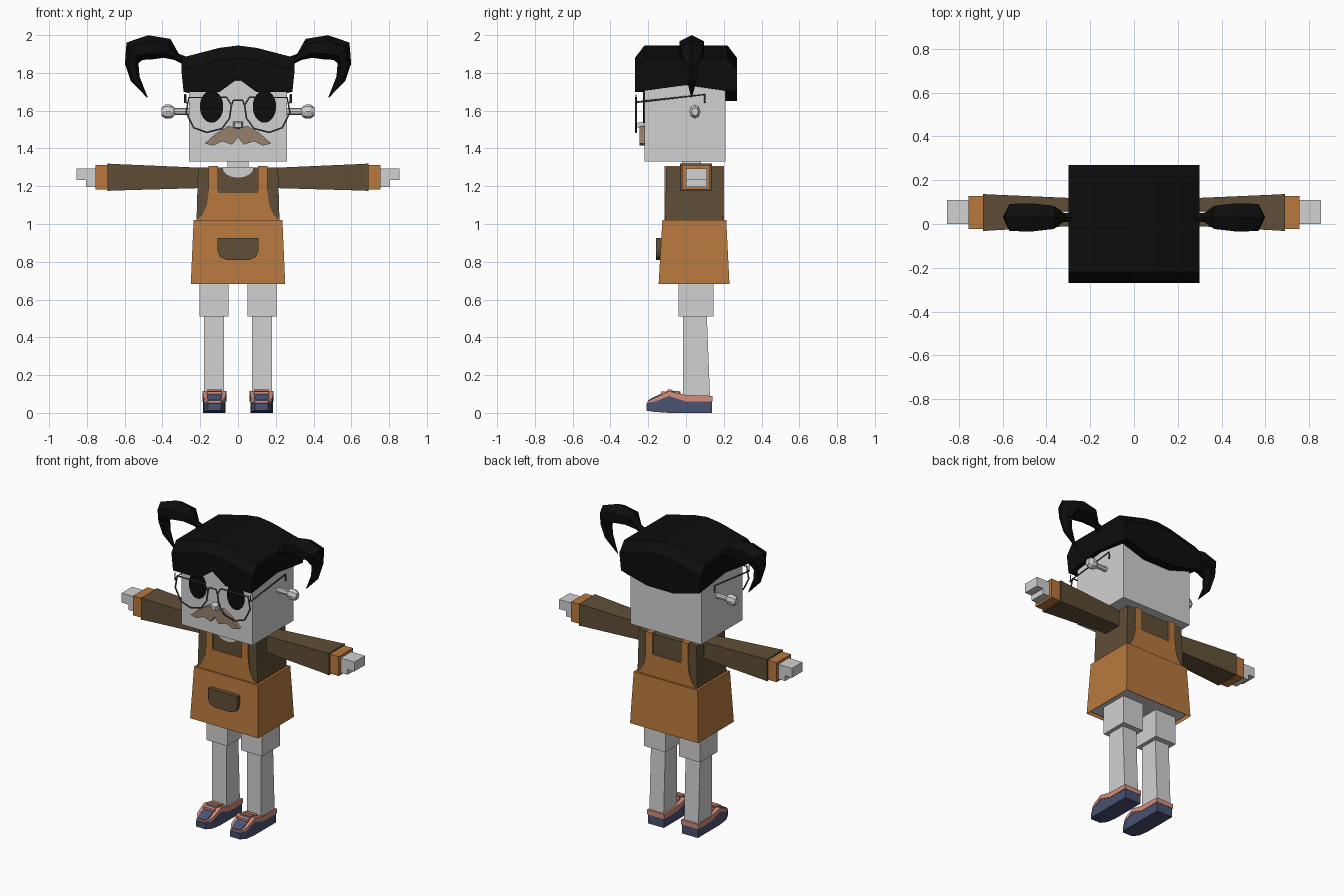
import bpy, bmesh, math
from mathutils import Vector

if "Cube" in bpy.data.objects:
    bpy.data.objects.remove(bpy.data.objects["Cube"])


def material(name, r, g, b):
    m = bpy.data.materials.new(name)
    m.use_nodes = True
    m.diffuse_color = (r, g, b, 1)
    m.node_tree.nodes["Principled BSDF"].inputs["Base Color"].default_value = (r, g, b, 1)
    return m


SKIN = material("pale grey", .64, .64, .64)
HAIR = material("black", .004, .004, .004)
ORANGE = material("orange cloth", .48, .19, .048)
BROWN = material("brown wool", .115, .077, .037)
TAN = material("tan whiskers", .31, .22, .15)
METAL = material("dark metal", .08, .08, .08)
PINK = material("pink trim", .66, .27, .2)
NAVY = material("navy", .068, .085, .17)


def finish(name, bm, mat, mirror=False):
    bmesh.ops.recalc_face_normals(bm, faces=bm.faces)
    me = bpy.data.meshes.new(name)
    bm.to_mesh(me)
    bm.free()
    me.materials.append(mat)
    ob = bpy.data.objects.new(name, me)
    bpy.context.collection.objects.link(ob)
    if mirror:
        ob.modifiers.new("Mirror", 'MIRROR').use_mirror_merge = False
    return ob


def skin_rings(name, rings, mat, mirror=False, caps=(True, True)):
    """Join rings of points into a tube."""
    bm = bmesh.new()
    vs = [[bm.verts.new(p) for p in ring] for ring in rings]
    n = len(vs[0])
    for a, b in zip(vs, vs[1:]):
        for i in range(n):
            j = (i + 1) % n
            bm.faces.new((a[i], a[j], b[j], b[i]))
    for use, ring in zip(caps, (vs[0], vs[-1])):
        if use:
            bm.faces.new(ring)
    return finish(name, bm, mat, mirror)


def loft(name, axis, sections, mat, mirror=False, caps=(True, True)):
    """Rectangular sections (position, a0, a1, b0, b1) along an axis."""
    rings = []
    for pos, a0, a1, b0, b1 in sections:
        ring = []
        for p in ((a0, b0), (a1, b0), (a1, b1), (a0, b1)):
            q = list(p)
            q.insert(axis, pos)
            ring.append(q)
        rings.append(ring)
    return skin_rings(name, rings, mat, mirror, caps)


def box(name, x, y, z, mat, mirror=False):
    return loft(name, 2, [(h, *x, *y) for h in z], mat, mirror)


def plate(name, pts, y0, y1, mat, mirror=False):
    """Front outline (x, z) given thickness along y."""
    return skin_rings(name, [[(x, y, z) for x, z in pts] for y in (y0, y1)], mat, mirror)


def both(half):
    """Complete a half outline that starts and ends near the centre line."""
    return half + [(-x, z) for x, z in reversed(half) if x > 0]


def wire(name, pts, radius, mat, mirror=False, closed=False):
    cu = bpy.data.curves.new(name, 'CURVE')
    cu.dimensions = '3D'
    cu.bevel_depth, cu.bevel_resolution, cu.use_fill_caps = radius, 1, True
    sp = cu.splines.new('POLY')
    sp.points.add(len(pts) - 1)
    for p, co in zip(sp.points, pts):
        p.co = (*co, 1)
    sp.use_cyclic_u = closed
    cu.materials.append(mat)
    ob = bpy.data.objects.new(name, cu)
    bpy.context.collection.objects.link(ob)
    if mirror:
        ob.modifiers.new("Mirror", 'MIRROR')
    return ob


# Head, neck and ears
box("head", (-.26, .26), (-.22, .21), (1.33, 1.76), SKIN)
box("neck", (-.055, .055), (-.02, .08), (1.25, 1.34), SKIN)
ear = [(.25, .018), (.335, .018), (.345, .03), (.36, .037), (.385, .037), (.405, .022)]
skin_rings("ear", [[(x, .047 + r * .8 * math.cos(i * math.pi / 4), 1.595 + r * math.sin(i * math.pi / 4))
                    for i in range(8)] for x, r in ear], SKIN, True)

# Face
plate("eye", [(.14 + .062 * math.cos(t * math.pi / 12), 1.622 + .086 * math.sin(t * math.pi / 12))
              for t in range(24)], -.227, -.219, HAIR, True)
loft("nose", 1, [(-.26, -.018, .018, 1.512, 1.535), (-.21, -.028, .028, 1.505, 1.545)], SKIN)
plate("moustache", both([(0, 1.503), (.05, 1.52), (.12, 1.477), (.176, 1.426), (.13, 1.415),
                         (.085, 1.438), (.03, 1.42), (0, 1.46)]), -.245, -.215, TAN)

# Spectacles
rim = [(.06, 1.67), (.26, 1.67), (.275, 1.59), (.235, 1.51), (.165, 1.485),
       (.085, 1.505), (.045, 1.56), (.035, 1.63)]
wire("spectacle_rim", [(x, -.265, z) for x, z in rim], .005, METAL, True, True)
wire("spectacle_bridge", [(x, -.265, z) for x, z in
     ((-.037, 1.62), (-.025, 1.655), (.025, 1.655), (.037, 1.62))], .005, METAL)
wire("spectacle_arm", [(.268, -.265, 1.64), (.28, -.265, 1.645), (.28, .1, 1.685), (.28, .1, 1.64)],
     .005, METAL, True)
wire("spectacle_hinge", [(.277, -.265, 1.64), (.277, -.265, 1.685)], .004, METAL, True)

# Hair cap: arched crown grid with a hanging fringe round the edge
bm = bmesh.new()
xs, ys = (-.3, -.1, 0, .1, .3), (-.27, -.22, 0, .22, .27)
crown = {0: 1.945, .1: 1.932, .3: 1.88}
g = [[bm.verts.new((x, y, crown[abs(x)] - (.065 if abs(y) > .25 else 0))) for x in xs] for y in ys]
for j in range(4):
    for i in range(4):
        bm.faces.new((g[j][i], g[j][i + 1], g[j + 1][i + 1], g[j + 1][i]))
edge = g[0][:-1] + [r[-1] for r in g[:-1]] + g[-1][:0:-1] + [r[0] for r in g[:0:-1]]


def fringe_height(x, y):
    if y < -.25:
        return 1.77 if x == 0 else 1.70
    if y > .25:
        return 1.65 if abs(x) < .2 else 1.70
    return 1.735 - abs(y) * .13


hem, lining = [], []
for v in edge:
    x, y, _ = v.co
    z = fringe_height(round(x, 2), y)
    hem.append(bm.verts.new((x * .96, y, z)))
    lining.append(bm.verts.new((max(-.255, min(.255, x)), max(-.215, min(.205, y)), z)))
for upper, lower in ((edge, hem), (hem, lining)):
    for i in range(len(edge)):
        k = (i + 1) % len(edge)
        bm.faces.new((upper[i], upper[k], lower[k], lower[i]))
finish("hair_cap", bm, HAIR)

# Pigtails: tapering hexagonal locks that curl down
lock = [(.28, 1.865, .022), (.325, 1.885, .02), (.375, 1.93, .053), (.47, 1.935, .065),
        (.548, 1.915, .062), (.563, 1.85, .036), (.545, 1.77, .026), (.48, 1.67, .002)]
rings = []
for k, (x, z, r) in enumerate(lock):
    a, b = lock[max(k - 1, 0)], lock[min(k + 1, len(lock) - 1)]
    t = Vector((b[0] - a[0], 0, b[1] - a[1])).normalized()
    n = Vector((-t.z, 0, t.x))
    rings.append([Vector((x, .03, z)) + n * r * math.cos(s * math.pi / 3)
                  + Vector((0, r * 1.15 * math.sin(s * math.pi / 3), 0)) for s in range(6)])
skin_rings("pigtail", rings, HAIR, True)

# Sweater, pinafore skirt and hips
loft("sweater", 2, [(1.0, -.22, .22, -.11, .195), (1.3, -.212, .212, -.105, .192)], BROWN)
loft("skirt", 2, [(.682, -.25, .25, -.145, .23), (1.022, -.235, .235, -.125, .213)],
     ORANGE, caps=(False, True))
box("hips", (-.235, .235), (-.13, .215), (.695, .72), SKIN)

# Bib and straps, front and back
bib = both([(0, 1.165), (.105, 1.165), (.105, 1.305), (.155, 1.305), (.155, 1.17),
            (.165, 1.1), (.19, 1.045), (.22, 1.02), (0, 1.02)])
plate("front_bib", bib, -.115, -.106, ORANGE)
plate("back_bib", bib, .192, .201, ORANGE)
box("shoulder_strap", (.105, .155), (-.115, .201), (1.299, 1.307), ORANGE, True)
neckline = [(.082 * math.cos(t * math.pi / 8), 1.3 - .055 * math.sin(t * math.pi / 8)) for t in range(9)]
plate("neckline", neckline, -.112, -.104, SKIN)
box("neckline_top", (-.08, .08), (-.11, .1), (1.298, 1.303), SKIN)
plate("pocket", both([(0, .925), (.108, .925), (.108, .855), (.095, .825), (.06, .81), (0, .81)]),
      -.16, -.125, BROWN)

# Arms
loft("sleeve", 0, [(.2, -.005, .115, 1.19, 1.298), (.66, -.03, .135, 1.177, 1.318),
                   (.69, -.033, .137, 1.175, 1.32)], BROWN, True)
box("cuff", (.685, .755), (-.022, .128), (1.183, 1.312), ORANGE, True)
box("hand", (.75, .805), (0, .11), (1.197, 1.29), SKIN, True)
box("fingers", (.75, .855), (0, .11), (1.232, 1.295), SKIN, True)

# Legs
box("upper_leg", (.05, .205), (-.04, .145), (.51, .71), SKIN, True)
loft("lower_leg", 2, [(.06, .075, .18, -.015, .128), (.52, .075, .18, -.015, .11)], SKIN, True)

# Shoes
loft("shoe_sole", 1, [(.138, .066, .184, 0, .07), (0, .066, .184, 0, .07), (-.09, .066, .184, 0, .1),
                      (-.165, .07, .18, .005, .068), (-.21, .09, .16, .012, .05)], NAVY, True)
loft("shoe_trim", 1, [(.14, .062, .188, .06, .09), (0, .062, .188, .06, .095),
                      (-.09, .062, .188, .09, .115), (-.165, .067, .183, .06, .08),
                      (-.205, .09, .16, .05, .062)], PINK, True)
loft("shoe_tongue", 1, [(-.03, .095, .155, .08, .112), (-.09, .092, .158, .09, .12),
                        (-.165, .085, .165, .06, .086), (-.2, .095, .155, .05, .068)], NAVY, True)
for i, y in enumerate((-.045, -.085, -.12)):
    z = 1.0 * (.108, .116, .105)[i]
    box(f"shoe_lace_{i + 1}", (.085, .165), (y - .012, y + .008), (z - .008, z + .009), PINK, True)
